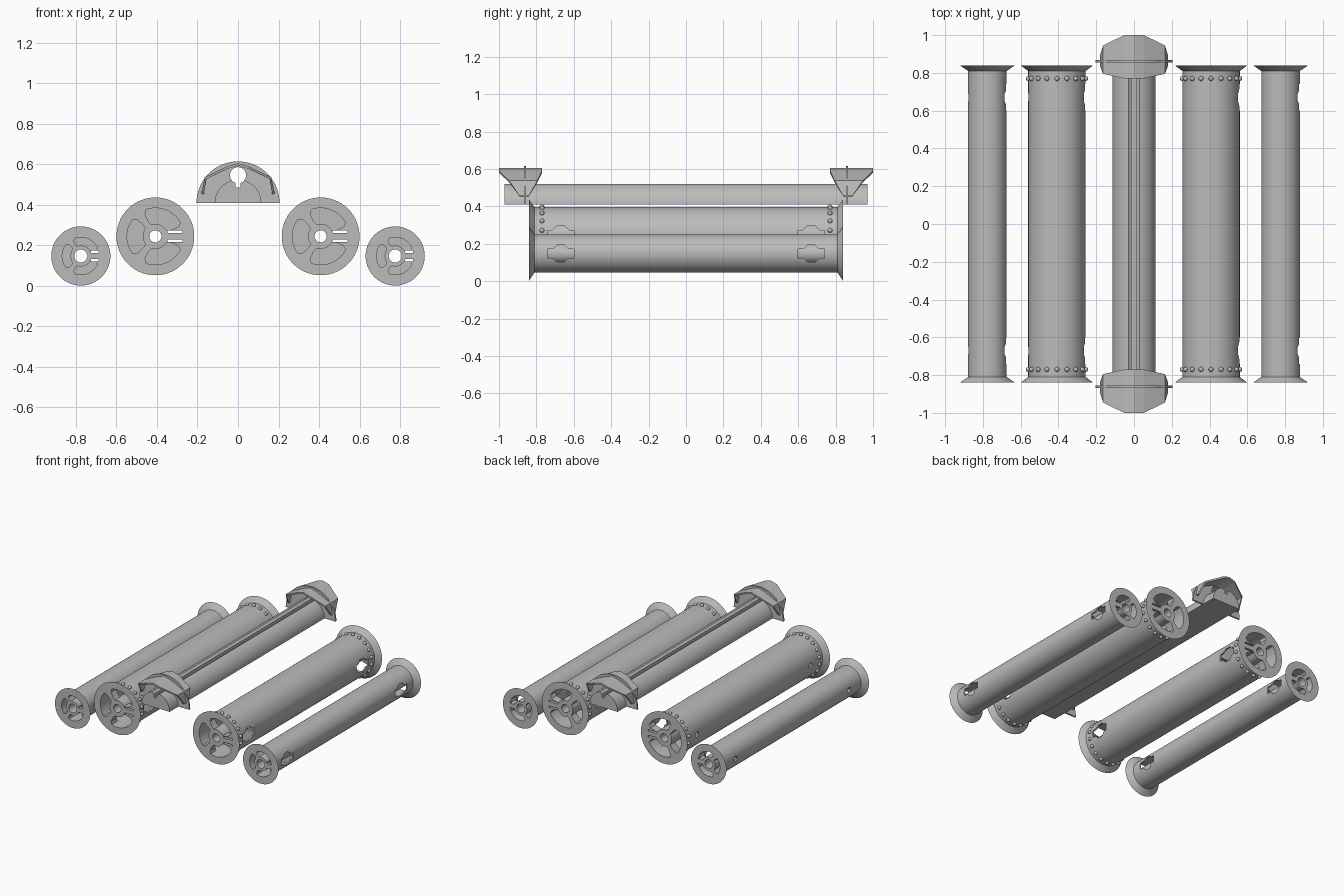
import bpy, bmesh
from math import sin, cos, pi, radians
from mathutils import Matrix, Vector

cube = bpy.data.objects.get("Cube")
if cube:
    bpy.data.objects.remove(cube)

grey = bpy.data.materials.new("plain_grey")
grey.use_nodes = True
grey.diffuse_color = (0.5, 0.5, 0.5, 1)
grey.node_tree.nodes["Principled BSDF"].inputs["Base Color"].default_value = (0.5, 0.5, 0.5, 1)


def make(name, bm):
    bmesh.ops.recalc_face_normals(bm, faces=bm.faces)
    mesh = bpy.data.meshes.new(name)
    bm.to_mesh(mesh)
    bm.free()
    mesh.materials.append(grey)
    ob = bpy.data.objects.new(name, mesh)
    bpy.context.collection.objects.link(ob)
    return ob


def revolve(name, profile, segs=56):
    """Closed (radius, y) profile turned about the y axis."""
    bm = bmesh.new()
    rings = []
    for i in range(segs):
        a = 2 * pi * i / segs
        rings.append([bm.verts.new((r * cos(a), y, r * sin(a))) for r, y in profile])
    n = len(profile)
    for i in range(segs):
        p, q = rings[i], rings[(i + 1) % segs]
        for j in range(n):
            k = (j + 1) % n
            bm.faces.new((p[j], p[k], q[k], q[j]))
    return make(name, bm)


def prism(name, pts, y0, y1):
    """(x, z) outline extruded along y."""
    bm = bmesh.new()
    face = bm.faces.new([bm.verts.new((x, y0, z)) for x, z in pts])
    ext = bmesh.ops.extrude_face_region(bm, geom=[face])["geom"]
    verts = [v for v in ext if isinstance(v, bmesh.types.BMVert)]
    bmesh.ops.translate(bm, verts=verts, vec=(0, y1 - y0, 0))
    return make(name, bm)


def box(name, x0, x1, y0, y1, z0, z1):
    return prism(name, [(x0, z0), (x1, z0), (x1, z1), (x0, z1)], y0, y1)


def rod_x(name, sides, radius, x0, x1, y):
    bm = bmesh.new()
    m = (Matrix.Translation(((x0 + x1) / 2, y, 0)) @ Matrix.Rotation(pi / 2, 4, 'Y')
         @ Matrix.Rotation(pi / sides, 4, 'Z'))
    bmesh.ops.create_cone(bm, cap_ends=True, segments=sides, radius1=radius,
                          radius2=radius, depth=abs(x1 - x0), matrix=m)
    return make(name, bm)


def activate(ob):
    bpy.ops.object.select_all(action='DESELECT')
    ob.select_set(True)
    bpy.context.view_layer.objects.active = ob


def cut(target, cutter):
    mod = target.modifiers.new("cut", 'BOOLEAN')
    mod.operation, mod.solver, mod.object = 'DIFFERENCE', 'EXACT', cutter
    activate(target)
    bpy.ops.object.modifier_apply(modifier=mod.name)
    bpy.data.objects.remove(cutter)


def smooth(ob):
    activate(ob)
    bpy.ops.object.shade_smooth_by_angle(angle=radians(30))


def sector(r0, r1, a0, a1, n=12):
    """Kidney outline with softened corners."""
    soft = radians(6)
    a0, a1 = radians(a0), radians(a1)
    arc = lambda r, s, e: [(r * cos(s + (e - s) * i / n), r * sin(s + (e - s) * i / n)) for i in range(n + 1)]
    mid0, mid1 = r0 + (r1 - r0) * 0.25, r0 + (r1 - r0) * 0.75
    tip = lambda a: [(r * cos(a), r * sin(a)) for r in (mid1, mid0)]
    return arc(r1, a0 + soft, a1 - soft) + tip(a1) + arc(r0, a1 - soft, a0 + soft) + tip(a0)[::-1]


def roller(name, tube, flange, bore, hub, inner, hole):
    end, neck = 0.84, 0.81
    ob = revolve(name, [(bore, -end), (flange, -end), (tube, -neck),
                        (tube, neck), (flange, end), (bore, end)])
    for s in (-1, 1):
        # hollow chamber behind each end plate
        cut(ob, revolve("chamber", [(hub, s * 0.57), (inner, s * 0.57), (inner, s * 0.78), (hub, s * 0.78)]))
        # kidney openings through the end plate
        for a0, a1 in ((22, 115), (137, 223), (245, 338)):
            cut(ob, prism("kidney", sector(hub, inner, a0, a1), s * 0.76, s * 0.9))
        # wide port on one side, small round port on the other
        y = s * 0.67
        cut(ob, rod_x("port", 8, hole, hub * 1.05, tube * 1.2, y))
        cut(ob, box("port_slot", hub * 1.05, tube * 1.2, y - 0.07, y + 0.07, -hole * 0.5, hole * 0.5))
        cut(ob, rod_x("round_port", 16, 0.02, -tube * 1.2, -hub * 1.05, y))
    # paired slots beside the hub
    for z in (-0.022, 0.022):
        cut(ob, box("slot", hub * 0.95, inner * 0.95, -1, 1, z - 0.006, z + 0.006))
    smooth(ob)
    return ob


def place_pair(ob, x, z):
    twin = ob.copy()
    bpy.context.collection.objects.link(twin)
    twin.name = "right_" + ob.name
    ob.name = "left_" + ob.name
    ob.location, twin.location = (x, 0, z), (-x, 0, z)


# rollers
place_pair(roller("large_roller", 0.152, 0.192, 0.03, 0.062, 0.14, 0.055), 0.408, 0.245)
place_pair(roller("small_roller", 0.102, 0.146, 0.032, 0.052, 0.092, 0.05), 0.776, 0.148)

# rivet rings around the large rollers
bm = bmesh.new()
for s in (-1, 1):
    for i in range(18):
        a = 2 * pi * i / 18
        spot = Vector((0.155 * sin(a), s * 0.77, 0.155 * cos(a)))
        bmesh.ops.create_icosphere(bm, subdivisions=2, radius=0.013, matrix=Matrix.Translation(spot))
rivets = make("roller_rivets", bm)
smooth(rivets)
place_pair(rivets, 0.408, 0.245)

# keyhole outline shared by the central rail and its end plates
BASE = 0.41


def keyhole():
    ring = [(0.04 * sin(radians(a)), 0.547 - 0.04 * cos(radians(a))) for a in range(20, 341, 16)]
    return [(-0.012, 0.485), (0.012, 0.485), (0.012, 0.51)] + ring + [(-0.012, 0.51)]


def half_round(r, n=32):
    return [(r * cos(pi * i / n), BASE + r * sin(pi * i / n)) for i in range(n + 1)]


rail = prism("central_rail", half_round(0.115), -0.97, 0.97)
cut(rail, prism("keyhole", keyhole(), -1.1, 1.1))
smooth(rail)

# end plates and bent hoods; rows are x, z, inner y, outer y
rows = [(0, 0.6, 0.77, 1.0), (0.05, 0.585, 0.77, 1.0),
        (0.16, 0.533, 0.795, 0.945), (0.175, 0.455, 0.84, 0.89)]
rows = [(-x, z, a, b) for x, z, a, b in rows[:0:-1]] + rows
for s, side in ((-1, "front"), (1, "back")):
    plate = prism(side + "_end_plate", half_round(0.205, 40), s * 0.855, s * 0.867)
    cut(plate, prism("keyhole", keyhole(), -1.1, 1.1))
    smooth(plate)
    bm = bmesh.new()
    strip = [[bm.verts.new((x, s * y, z)) for y in (a, b)] for x, z, a, b in rows]
    for p, q in zip(strip, strip[1:]):
        bm.faces.new((p[0], q[0], q[1], p[1]))
    hood = make(side + "_hood", bm)
    thick = hood.modifiers.new("thickness", 'SOLIDIFY')
    thick.thickness, thick.offset = 0.012, 0
